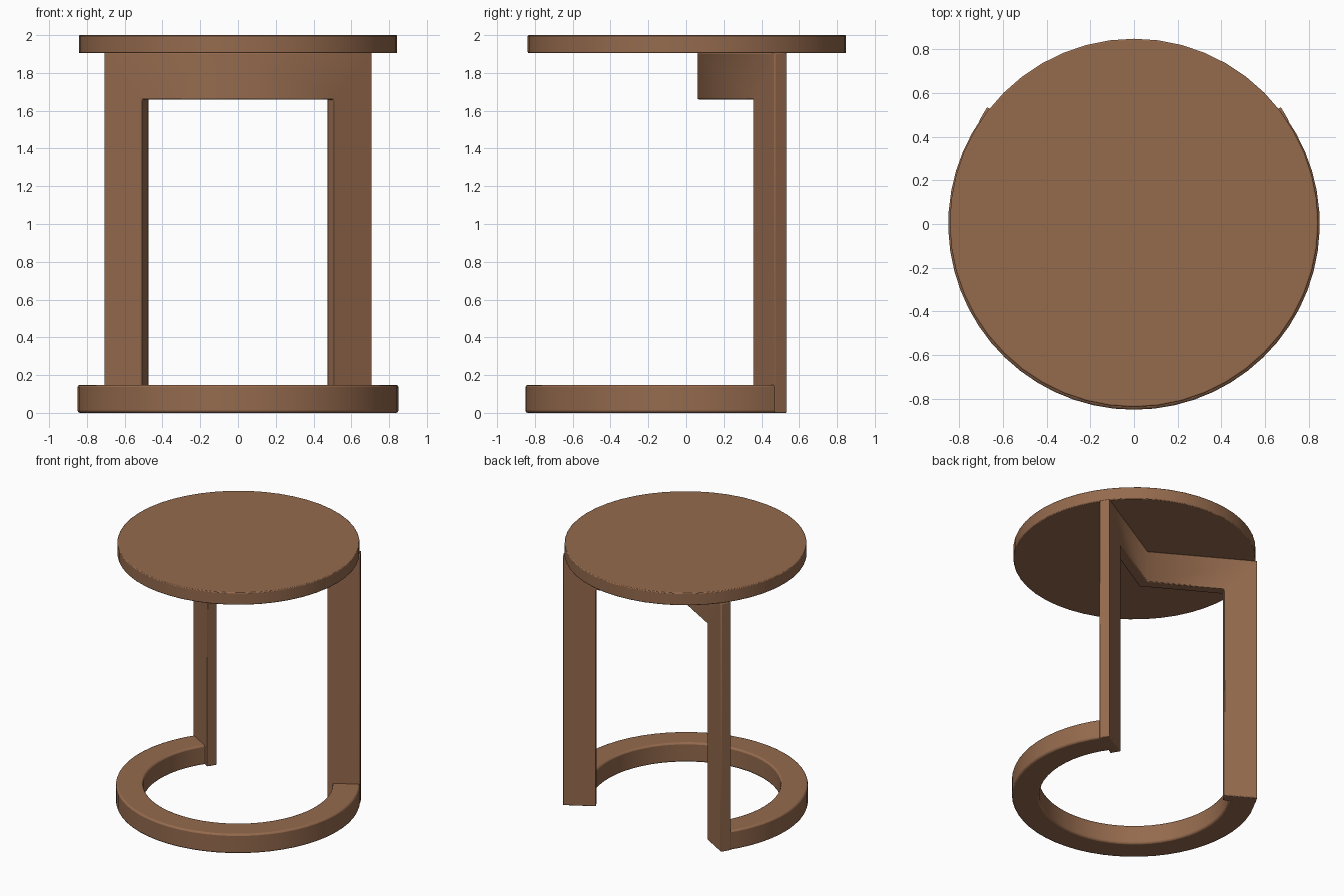
import bpy, bmesh
from math import radians, sin, cos, tan, pi

cube = bpy.data.objects.get("Cube")
if cube:
    bpy.data.objects.remove(cube)

# One wood colour for the whole table
wood = bpy.data.materials.new("brown_wood")
wood.use_nodes = True
colour = (0.30, 0.145, 0.075, 1)
wood.diffuse_color = colour
wood.node_tree.nodes["Principled BSDF"].inputs["Base Color"].default_value = colour


def finish(name, bm, bevel, limit, mirror=False):
    """Turn a bmesh into a shaded, softly bevelled object."""
    bmesh.ops.recalc_face_normals(bm, faces=bm.faces)
    mesh = bpy.data.meshes.new(name)
    bm.to_mesh(mesh)
    bm.free()
    mesh.materials.append(wood)
    obj = bpy.data.objects.new(name, mesh)
    bpy.context.collection.objects.link(obj)
    if mirror:
        obj.modifiers.new("mirror", 'MIRROR').use_clip = True
    mod = obj.modifiers.new("soft_edges", 'BEVEL')
    mod.width = bevel
    mod.segments = 2
    mod.limit_method = 'ANGLE'
    mod.angle_limit = radians(limit)
    bpy.ops.object.select_all(action='DESELECT')
    obj.select_set(True)
    bpy.context.view_layer.objects.active = obj
    bpy.ops.object.shade_smooth_by_angle(angle=radians(30))
    return obj


# Round top
bm = bmesh.new()
bmesh.ops.create_cone(bm, cap_ends=True, segments=48, radius1=0.843, radius2=0.843, depth=0.095)
bmesh.ops.translate(bm, verts=bm.verts, vec=(0, 0.005, 1.9525))
finish("table_top", bm, 0.006, 60)

# Base ring, open at the back between the two legs
bm = bmesh.new()
inner, outer, height = 0.66, 0.85, 0.148
section = [(inner, 0), (outer, 0), (outer, height), (inner, height)]
start, steps = radians(35.5), 40
sweep = pi + 2 * start
rings = []
for i in range(steps + 1):
    a = start - sweep * i / steps
    rings.append([bm.verts.new((r * cos(a), r * sin(a), z)) for r, z in section])
for a, b in zip(rings, rings[1:]):
    for k in range(4):
        n = (k + 1) % 4
        bm.faces.new((a[k], a[n], b[n], b[k]))
bm.faces.new(rings[0])
bm.faces.new(rings[-1])
finish("base_ring", bm, 0.012, 60)

# Angled arch: one leg with its half of the mitred top rail, mirrored
bm = bmesh.new()
slant, thick, apex = radians(30), 0.075, 0.06
outline = [(0, 1.66), (0.51, 1.66), (0.51, 0), (0.71, 0), (0.71, 1.907), (0, 1.907)]
front, back = [], []
for x, z in outline:
    y = apex + x * tan(slant)
    front.append(bm.verts.new((x, y, z)))
    if x == 0:
        back.append(bm.verts.new((0, y + thick / cos(slant), z)))
    else:
        back.append(bm.verts.new((x - thick * sin(slant), y + thick * cos(slant), z)))
bm.faces.new(front)
bm.faces.new(back[::-1])
for k in range(len(outline) - 1):
    bm.faces.new((front[k], front[k + 1], back[k + 1], back[k]))
finish("leg_frame", bm, 0.006, 70, mirror=True)
